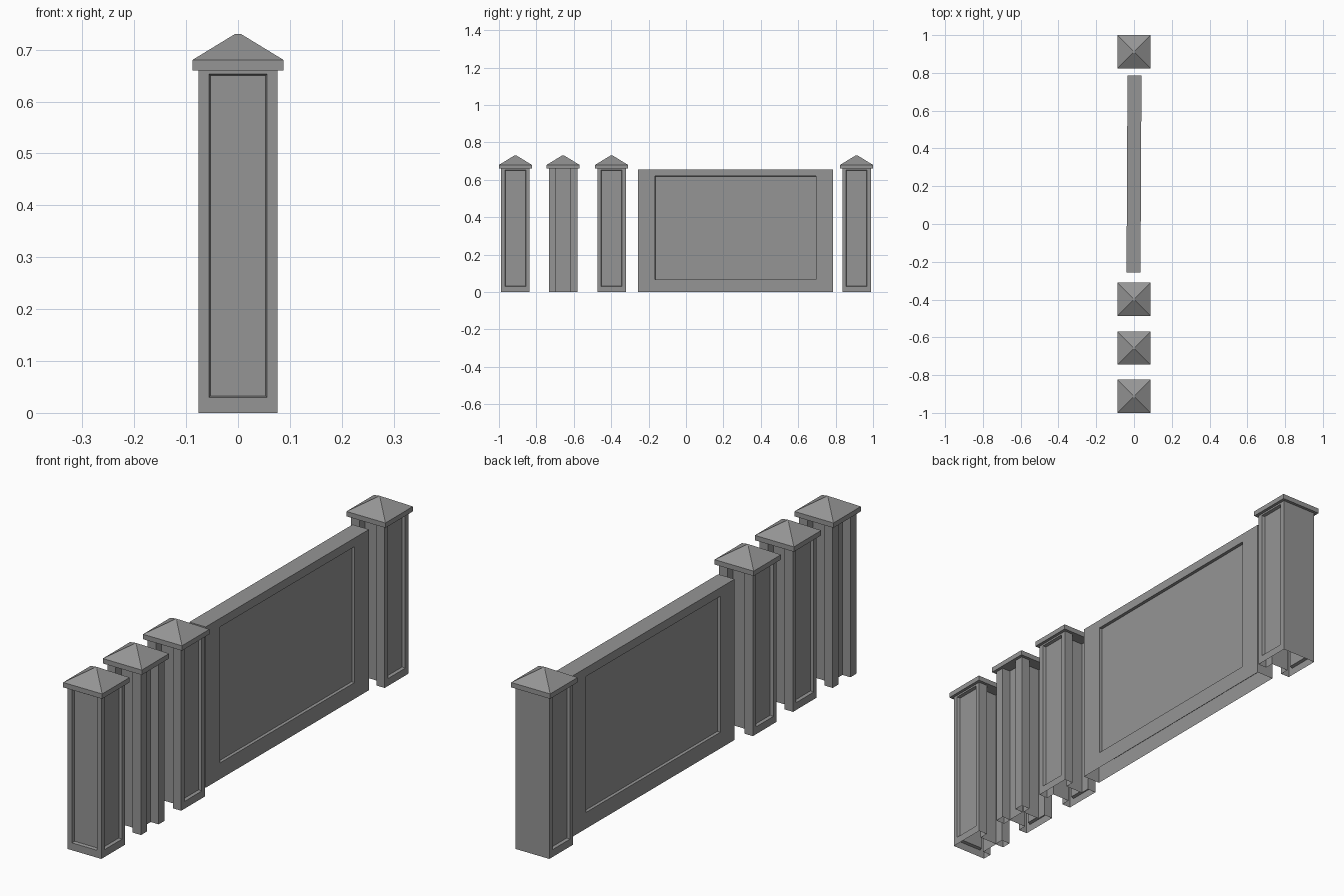
import bpy, bmesh
from math import pi
from mathutils import Vector, Matrix

if "Cube" in bpy.data.objects:
    bpy.data.objects.remove(bpy.data.objects["Cube"], do_unlink=True)

stone = bpy.data.materials.new("grey stone")
stone.use_nodes = True
GREY = (0.3, 0.3, 0.3, 1)
stone.diffuse_color = GREY
stone.node_tree.nodes["Principled BSDF"].inputs["Base Color"].default_value = GREY

SIDES = {"front": Vector((0, -1, 0)), "left": Vector((1, 0, 0)),
         "back": Vector((0, 1, 0)), "right": Vector((-1, 0, 0))}
HALF, BODY_TOP = 0.076, 0.66          # post half width and height
SLOT, SLOT_DEPTH = 0.038, 0.036       # slot half width and depth
CAP, EAVE, PEAK = 0.088, 0.68, 0.73


def finish(bm, name, location, turn=0):
    mesh = bpy.data.meshes.new(name)
    bm.to_mesh(mesh)
    bm.free()
    mesh.materials.append(stone)
    obj = bpy.data.objects.new(name, mesh)
    obj.location = location
    obj.rotation_euler.z = turn
    bpy.context.collection.objects.link(obj)


def extrude_shell(outline, height, closed_top):
    """Prism with an open bottom over a counterclockwise outline."""
    bm = bmesh.new()
    low = [bm.verts.new((p.x, p.y, 0)) for p in outline]
    high = [bm.verts.new((p.x, p.y, height)) for p in outline]
    for i in range(len(outline)):
        j = (i + 1) % len(outline)
        bm.faces.new((low[i], low[j], high[j], high[i]))
    if closed_top:
        bm.faces.new(high)
    bm.normal_update()
    return bm


def recess(bm, normal, margin, bottom, top, depth=0.012, slope=0.002):
    """Sink a framed panel into the outermost face on one side."""
    face = max((f for f in bm.faces if f.normal.dot(normal) > 0.99),
               key=lambda f: f.calc_center_median().dot(normal))
    middle = face.calc_center_median()
    along = Vector((0, 0, 1)).cross(normal)
    half = max((v.co - middle).dot(along) for v in face.verts) - margin
    bmesh.ops.inset_individual(bm, faces=[face], thickness=0.005,
                               use_even_offset=True)
    for v in face.verts:
        side = 1 if (v.co - middle).dot(along) > 0 else -1
        high = v.co.z > middle.z
        v.co = middle + along * side * half
        v.co.z = top if high else bottom
    bmesh.ops.inset_individual(bm, faces=[face], thickness=slope,
                               use_even_offset=True)
    for v in face.verts:
        v.co -= normal * depth


def post(name, y, panels, slots):
    # Body: square outline, notched on the slotted sides
    outline = []
    for side, n in SIDES.items():
        along = Vector((0, 0, 1)).cross(n)
        outline.append(n * HALF - along * HALF)
        if side in slots:
            for s, d in ((-1, 0), (-1, 1), (1, 1), (1, 0)):
                outline.append(n * (HALF - d * SLOT_DEPTH) + along * s * SLOT)
    bm = extrude_shell(outline, BODY_TOP, False)
    for side in panels:
        recess(bm, SIDES[side], 0.02, 0.03, 0.653, slope=0.003)
    finish(bm, name + "_body", (0, y, 0))

    # Cap: square slab under a low pyramid with a blunt tip
    bm = bmesh.new()
    bmesh.ops.create_cube(bm, size=1)
    bmesh.ops.scale(bm, verts=bm.verts, vec=(2 * CAP, 2 * CAP, EAVE - BODY_TOP))
    bmesh.ops.translate(bm, verts=bm.verts, vec=(0, 0, (EAVE + BODY_TOP) / 2))
    bm.normal_update()
    roof = max(bm.faces, key=lambda f: f.normal.z)
    bmesh.ops.inset_individual(bm, faces=[roof], thickness=CAP - 0.006,
                               use_even_offset=True)
    for v in roof.verts:
        v.co.z = PEAK
    finish(bm, name + "_cap", (0, y, 0))


post("corner_post", -0.912, ("front", "left"), ("right", "back"))
post("junction_post", -0.657, ("right",), ("front", "left", "back"))
post("middle_post", -0.398, ("left", "right"), ("front", "back"))
post("end_post", 0.912, ("left", "right"), ("front",))

# Wall slab with a large sunken panel on both broad sides
T, L = 0.037, 0.522
corners = [Vector((sx * T, sy * L, 0))
           for sx, sy in ((-1, -1), (1, -1), (1, 1), (-1, 1))]
bm = extrude_shell(corners, 0.655, True)
for side in ("left", "right"):
    recess(bm, SIDES[side], 0.092, 0.066, 0.62, slope=0.001)
finish(bm, "wall_panel", (0, 0.265, 0), turn=-0.005)
